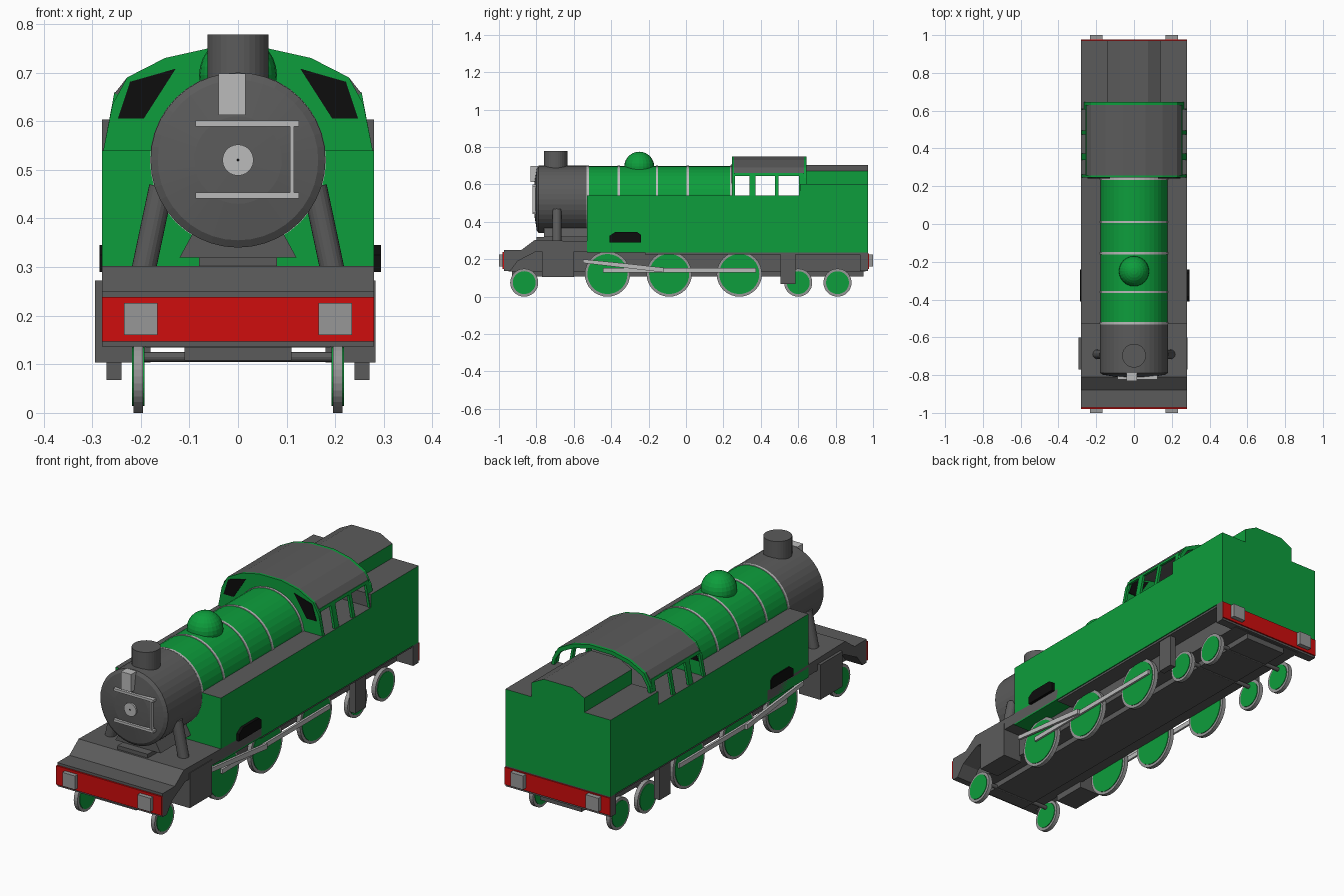
import bpy, bmesh, math
from mathutils import Vector

cube = bpy.data.objects.get("Cube")
if cube:
    bpy.data.objects.remove(cube, do_unlink=True)


def material(name, r, g, b):
    m = bpy.data.materials.new(name)
    m.use_nodes = True
    m.diffuse_color = (r, g, b, 1)
    m.node_tree.nodes["Principled BSDF"].inputs["Base Color"].default_value = (r, g, b, 1)
    return m


green = material("green paint", 0.004, 0.34, 0.045)
grey = material("dark grey", 0.105, 0.105, 0.105)
pale = material("pale metal", 0.5, 0.5, 0.5)
steel = material("mid grey steel", 0.31, 0.31, 0.31)
red = material("red paint", 0.62, 0.004, 0.004)
black = material("black", 0.004, 0.004, 0.004)


def finish(bm, name, mat, top=None, front=None):
    """Turn a bmesh into an object; optional colours for upward and forward faces."""
    bmesh.ops.recalc_face_normals(bm, faces=bm.faces)
    me = bpy.data.meshes.new(name)
    mats = [mat] + [m for m in (top, front) if m]
    for m in mats:
        me.materials.append(m)
    for f in bm.faces:
        if top and f.normal.z > 0.5:
            f.material_index = mats.index(top)
        elif front and f.normal.y < -0.5:
            f.material_index = mats.index(front)
    bm.to_mesh(me)
    bm.free()
    ob = bpy.data.objects.new(name, me)
    bpy.context.collection.objects.link(ob)
    return ob


def prism(name, pts, a, b, mat, axis="y", **kw):
    """Extrude a profile: (x, z) along y, or (y, z) along x."""
    bm = bmesh.new()
    put = (lambda p: (p[0], a, p[1])) if axis == "y" else (lambda p: (a, p[0], p[1]))
    face = bm.faces.new([bm.verts.new(put(p)) for p in pts])
    ext = bmesh.ops.extrude_face_region(bm, geom=[face])["geom"]
    move = Vector((0, b - a, 0) if axis == "y" else (b - a, 0, 0))
    bmesh.ops.translate(bm, vec=move, verts=[v for v in ext if isinstance(v, bmesh.types.BMVert)])
    return finish(bm, name, mat, **kw)


def box(name, x, y, z, mat, **kw):
    pts = [(x[0], z[0]), (x[1], z[0]), (x[1], z[1]), (x[0], z[1])]
    return prism(name, pts, y[0], y[1], mat, **kw)


def cylinder(name, p, q, r, mat, sides=32):
    p, q = Vector(p), Vector(q)
    bm = bmesh.new()
    bmesh.ops.create_cone(bm, cap_ends=True, segments=sides, radius1=r, radius2=r, depth=(q - p).length)
    rot = Vector((0, 0, 1)).rotation_difference(q - p).to_matrix()
    bmesh.ops.rotate(bm, cent=(0, 0, 0), matrix=rot, verts=bm.verts)
    bmesh.ops.translate(bm, vec=(p + q) / 2, verts=bm.verts)
    return finish(bm, name, mat)


def mirrored(half):
    """Complete a right-hand outline with its left-hand half."""
    return half + [(-x, z) for x, z in reversed(half)]


# Boiler, smokebox and bands
AXIS = 0.52
cylinder("boiler", (0, -0.53, AXIS), (0, 0.25, AXIS), 0.178, green, 40)
for y in (-0.525, -0.36, -0.155, 0.01, 0.24):
    cylinder("boiler_band", (0, y - 0.006, AXIS), (0, y + 0.006, AXIS), 0.181, pale, 40)
bm = bmesh.new()
outline = [(0, -0.53), (0.18, -0.53), (0.18, -0.788), (0.165, -0.798), (0.09, -0.81), (0, -0.813)]
vs = [bm.verts.new((r, y, AXIS)) for r, y in outline]
es = [bm.edges.new(pair) for pair in zip(vs, vs[1:])]
bmesh.ops.spin(bm, geom=vs + es, cent=(0, 0, AXIS), axis=(0, 1, 0), angle=math.tau, steps=40)
bmesh.ops.remove_doubles(bm, verts=bm.verts, dist=0.0005)
finish(bm, "smokebox", grey)

# Chimney and dome
cylinder("chimney", (0, -0.697, 0.66), (0, -0.697, 0.778), 0.063, grey)
bm = bmesh.new()
bmesh.ops.create_uvsphere(bm, u_segments=24, v_segments=14, radius=0.08)
bmesh.ops.translate(bm, vec=(0, -0.25, 0.695), verts=bm.verts)
finish(bm, "dome", green)

# Smokebox door fittings
cylinder("door_hub", (0, -0.82, AXIS), (0, -0.80, AXIS), 0.032, pale, 24)
cylinder("door_hub_pin", (0, -0.822, AXIS), (0, -0.81, AXIS), 0.003, black, 8)
for z in (0.447, 0.595):
    box("door_rail", (-0.087, 0.125), (-0.822, -0.80), (z - 0.006, z + 0.006), pale)
box("door_upright", (0.107, 0.115), (-0.82, -0.80), (0.447, 0.595), pale)
box("lamp", (-0.04, 0.015), (-0.832, -0.79), (0.613, 0.698), pale)

# Saddle and steam pipes
box("saddle_base", (-0.08, 0.08), (-0.80, -0.53), (0.295, 0.32), grey)
prism("saddle", mirrored([(0.12, 0.32), (0.09, 0.375)]), -0.76, -0.53, grey)
for s in (-1, 1):
    cylinder("steam_pipe", (s * 0.195, -0.69, 0.29), (s * 0.158, -0.69, 0.465), 0.025, grey, 20)

# Side tanks and bunker
box("side_tanks", (-0.28, 0.28), (-0.53, 0.972), (0.235, 0.54), green, top=grey)
box("bunker", (-0.28, 0.28), (0.61, 0.972), (0.54, 0.603), green, top=grey, front=grey)
prism("bunker_hump", mirrored([(0.14, 0.60), (0.14, 0.672), (0.075, 0.705)]),
      0.61, 0.972, green, top=grey, front=grey)

# Cab
arch = [(0.277, 0.54), (0.258, 0.635), (0.228, 0.69), (0.15, 0.73), (0.06, 0.75)]
inner = [(0.262, 0.54), (0.244, 0.63), (0.215, 0.675), (0.143, 0.712), (0.055, 0.732)]
prism("cab_front", mirrored(arch), 0.245, 0.257, green)
prism("cab_rear_arch", mirrored(arch) + list(reversed(mirrored(inner))), 0.63, 0.645, green)
prism("cab_roof", mirrored([(0.254, 0.657)] + arch[2:]) + list(reversed(mirrored([(0.24, 0.652)] + inner[2:]))),
      0.257, 0.63, grey)
for s in (-1, 1):
    post = [(s * x, z) for x, z in ((0.277, 0.54), (0.254, 0.66), (0.242, 0.66), (0.265, 0.54))]
    for y0, y1 in ((0.257, 0.262), (0.34, 0.372), (0.475, 0.495), (0.605, 0.63)):
        prism("cab_post", post, y0, y1, green)
    lintel = [(s * x, z) for x, z in ((0.257, 0.646), (0.254, 0.66), (0.242, 0.66), (0.245, 0.646))]
    prism("cab_lintel", lintel, 0.257, 0.63, green)
    pane = [(s * x, z) for x, z in ((0.247, 0.605), (0.222, 0.681), (0.128, 0.708), (0.194, 0.605))]
    prism("cab_front_window", pane, 0.242, 0.26, black)

# Footplate and frames
prism("front_footplate", [(-0.972, 0.137), (-0.972, 0.25), (-0.88, 0.25), (-0.81, 0.302), (-0.22, 0.29),
                          (-0.22, 0.242), (-0.80, 0.242), (-0.90, 0.19), (-0.94, 0.137)],
      -0.28, 0.28, grey, axis="x")
box("rear_footplate", (-0.275, 0.275), (-0.22, 0.972), (0.225, 0.236), grey)
box("main_frame", (-0.19, 0.19), (-0.95, 0.96), (0.135, 0.245), grey)
box("lower_frame", (-0.11, 0.11), (-0.93, 0.95), (0.108, 0.135), grey)
box("rear_beam", (-0.28, 0.28), (0.93, 0.972), (0.137, 0.235), grey)
for y in (-0.865, 0.6, 0.81):
    cylinder("small_axle", (-0.2, y, 0.115), (0.2, y, 0.115), 0.01, grey, 12)

# Buffer beams and buffers
box("front_beam_panel", (-0.28, 0.28), (-0.98, -0.971), (0.147, 0.238), red)
box("rear_beam_panel", (-0.28, 0.28), (0.971, 0.978), (0.147, 0.23), red)
for s in (-1, 1):
    for end in (-1, 1):
        box("buffer", (s * 0.2 - 0.034, s * 0.2 + 0.034), (end * 0.97, end), (0.16, 0.226), steel)

# Wheels, rods, cylinders, steps and splashers
for s in (-1, 1):
    for y, r in ((-0.42, 0.121), (-0.09, 0.121), (0.285, 0.121), (-0.865, 0.075), (0.6, 0.075), (0.81, 0.075)):
        cylinder("tyre", (s * 0.195, y, r), (s * 0.215, y, r), r, steel)
        cylinder("wheel_disc", (s * 0.192, y, r), (s * 0.218, y, r), r - 0.014, green)
    prism("coupling_rod", [(-0.445, 0.13), (0.375, 0.13), (0.375, 0.152), (-0.445, 0.152)],
          s * 0.219, s * 0.229, pale, axis="x")
    prism("connecting_rod", [(-0.55, 0.18), (-0.12, 0.13), (-0.12, 0.155), (-0.30, 0.175), (-0.55, 0.2)],
          s * 0.23, s * 0.242, pale, axis="x")
    outer = 0.283 if s > 0 else 0.294
    box("cylinder_block", sorted((s * 0.18, s * outer)), (-0.77, -0.60), (0.104, 0.272), grey)
    box("step", sorted((s * 0.24, s * 0.27)), (0.505, 0.585), (0.068, 0.23), grey)
    outer = 0.294 if s > 0 else 0.285
    prism("splasher", [(-0.41, 0.29), (-0.24, 0.29), (-0.24, 0.33), (-0.26, 0.345), (-0.38, 0.345), (-0.41, 0.325)],
          s * 0.27, s * outer, black, axis="x")
